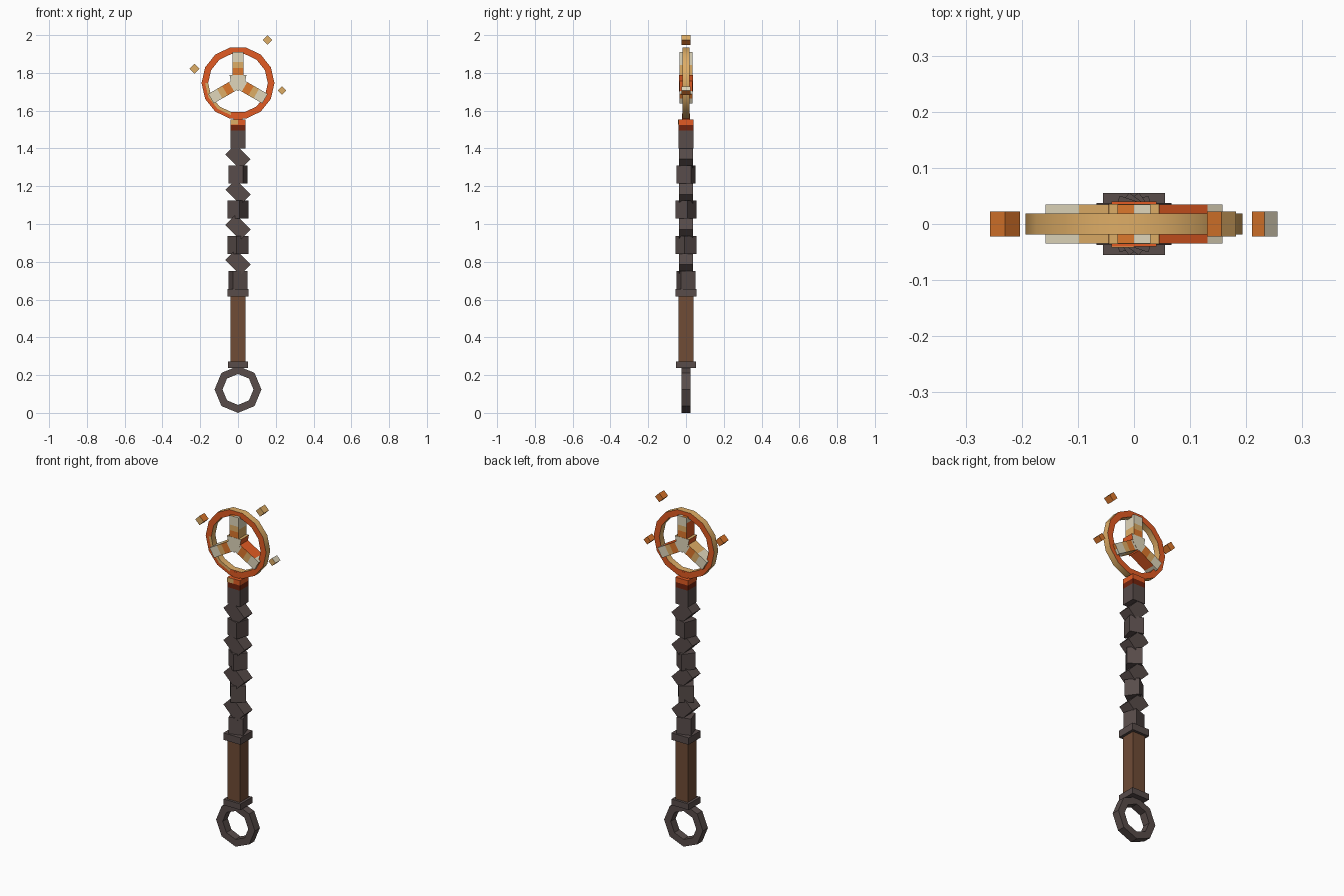
import bpy, bmesh
from math import radians, cos, sin, pi

cube = bpy.data.objects.get("Cube")
if cube:
    bpy.data.objects.remove(cube, do_unlink=True)


def material(name, r, g, b):
    """Flat material from 0-255 display values."""
    lin = [((c / 255 + 0.055) / 1.055) ** 2.4 for c in (r, g, b)] + [1.0]
    m = bpy.data.materials.new(name)
    m.use_nodes = True
    m.diffuse_color = lin
    m.node_tree.nodes["Principled BSDF"].inputs["Base Color"].default_value = lin
    return m


IRON = material("dark_iron", 88, 76, 74)
WOOD = material("brown_wood", 112, 76, 54)
ORANGE = material("rust_orange", 226, 91, 35)
COPPER = material("copper", 222, 120, 44)
TAN = material("golden_tan", 222, 173, 102)
CREAM = material("pale_cream", 224, 214, 187)
RED = material("dark_red", 114, 35, 13)


def finish(name, bm, mats, loc=(0, 0, 0), rot=(0, 0, 0), rule=None):
    """Turn a bmesh into an object; rule(face) picks the material slot."""
    bmesh.ops.recalc_face_normals(bm, faces=bm.faces)
    bm.normal_update()
    if rule:
        for f in bm.faces:
            f.material_index = rule(f)
    mesh = bpy.data.meshes.new(name)
    bm.to_mesh(mesh)
    bm.free()
    for m in mats:
        mesh.materials.append(m)
    ob = bpy.data.objects.new(name, mesh)
    ob.location = loc
    ob.rotation_euler = [radians(a) for a in rot]
    bpy.context.collection.objects.link(ob)
    return ob


def box(name, size, loc, mats, rot=(0, 0, 0), rule=None, shift=0, cuts=()):
    """Box, optionally shifted along local z, with (point, normal) cuts."""
    bm = bmesh.new()
    bmesh.ops.create_cube(bm, size=1)
    bmesh.ops.scale(bm, vec=size, verts=bm.verts)
    bmesh.ops.translate(bm, vec=(0, 0, shift), verts=bm.verts)
    for point, normal in cuts:
        bmesh.ops.bisect_plane(bm, geom=bm.verts[:] + bm.edges[:] + bm.faces[:],
                               plane_co=point, plane_no=normal)
    return finish(name, bm, mats, loc, rot, rule)


def hoop(name, sides, profile, z, mats, rule=None):
    """Upright ring sweeping a (radius, y) profile, facing -y."""
    bm = bmesh.new()
    loops = []
    for i in range(sides):
        a = 2 * pi * i / sides
        loops.append([bm.verts.new((r * cos(a), y, r * sin(a))) for r, y in profile])
    for i in range(sides):
        p, q = loops[i], loops[(i + 1) % sides]
        for k in range(len(profile)):
            n = (k + 1) % len(profile)
            bm.faces.new((p[k], p[n], q[n], q[k]))
    return finish(name, bm, mats, (0, 0, z), rule=rule)


# Pommel ring, grip and its two collars
hoop("pommel_ring", 8, [(0.124, -0.023), (0.124, 0.023), (0.082, 0.023), (0.082, -0.023)],
     0.124, [IRON])
box("lower_collar", (0.108, 0.108, 0.035), (0, 0, 0.255), [IRON])
box("grip", (0.08, 0.08, 0.36), (0, 0, 0.445), [WOOD])
box("upper_collar", (0.11, 0.11, 0.04), (0, 0, 0.635), [IRON])

# Shaft: blocks turning step by step, joined by tilted links
for i in range(5):
    z = 1.448 - i * 0.186
    box(f"shaft_block_{i + 1}", (0.08, 0.08, 0.095), (0, 0, z), [IRON], rot=(0, 0, -18 * i))
    if i < 4:
        box(f"shaft_link_{i + 1}", (0.078, 0.074, 0.112), (0, 0, z - 0.093), [IRON],
            rot=(0, -45, 0))

# Head socket with a painted front patch, and the neck
box("socket_base", (0.08, 0.08, 0.03), (0, 0, 1.51), [RED])
box("socket_cap", (0.08, 0.08, 0.028), (0, 0, 1.539), [ORANGE])
box("socket_patch", (0.04, 0.004, 0.026), (-0.02, -0.04, 1.539), [TAN])
box("neck", (0.046, 0.04, 0.035), (0, 0, 1.567), [ORANGE])


# Wheel rim: orange faces, golden bands, gold patch on the lower left front
def rim_rule(f):
    c = f.calc_center_median()
    if abs(f.normal.y) < 0.5:
        return 0
    gold = f.normal.y < 0 and c.x < 0 and c.z < 0 and c.xz.length < 0.17
    return 0 if gold else 1


HUB_Z = 1.746
rim = hoop("wheel_rim", 14, [(0.193, -0.019), (0.193, 0.019), (0.158, 0.019),
                             (0.158, -0.019), (0.174, -0.019)],
           HUB_Z, [TAN, ORANGE], rim_rule)
bpy.ops.object.select_all(action="DESELECT")
rim.select_set(True)
bpy.context.view_layer.objects.active = rim
bpy.ops.object.shade_smooth_by_angle()


# Three identical spokes: one flank rust, the other gold, pale tips
def spoke_rule(f):
    c = f.calc_center_median()
    if f.normal.z > 0.5:
        return 3 if c.x < 0 else 0
    if f.normal.x < -0.5:
        return 2 if c.z < 0.134 else 0
    if f.normal.x > 0.5:
        return 1 if c.z < 0.096 else 0
    if c.z > 0.112 or c.z < 0.04:
        return 0
    return 1 if c.z > 0.08 else 3


UP = (0, 0, 1)
spoke_cuts = [((0, 0, h), UP) for h in (0.04, 0.08, 0.096, 0.112, 0.134)]
spoke_cuts.append(((0, 0, 0), (1, 0, 0)))
for name, angle in (("top", 0), ("left", 120), ("right", 240)):
    box(f"{name}_spoke", (0.058, 0.07, 0.165), (0, 0, HUB_Z), [CREAM, TAN, ORANGE, COPPER],
        rot=(0, angle, 0), rule=spoke_rule, shift=0.0825, cuts=spoke_cuts)


# Hub: five-sided block pointing down, gold on top and rust below
def hub_rule(f):
    if abs(f.normal.y) > 0.5:
        return 0
    return 1 if f.normal.z > 0 else 2


bm = bmesh.new()
outline = [(-0.045, 0.044), (0.045, 0.044), (0.036, 0), (0, -0.044), (-0.036, 0)]
face = bm.faces.new([bm.verts.new((x, -0.036, z)) for x, z in outline])
side = bmesh.ops.extrude_face_region(bm, geom=[face])
bmesh.ops.translate(bm, vec=(0, 0.072, 0),
                    verts=[v for v in side["geom"] if isinstance(v, bmesh.types.BMVert)])
finish("hub", bm, [CREAM, TAN, ORANGE], (0, 0, HUB_Z), rule=hub_rule)


# Floating sparks: gold fronts, copper sides, one flank in its own colour
def spark_rule(f):
    if f.normal.y < -0.5:
        return 1
    return 2 if f.normal.z > 0.5 else 0


sparks = ((-0.23, 1.822, 0.038, COPPER), (0.156, 1.974, 0.037, TAN), (0.233, 1.706, 0.032, CREAM))
for i, (x, z, s, flank) in enumerate(sparks):
    box(f"spark_{i + 1}", (s, 0.045, s), (x, 0, z), [COPPER, TAN, flank],
        rot=(0, 45, 0), rule=spark_rule)
